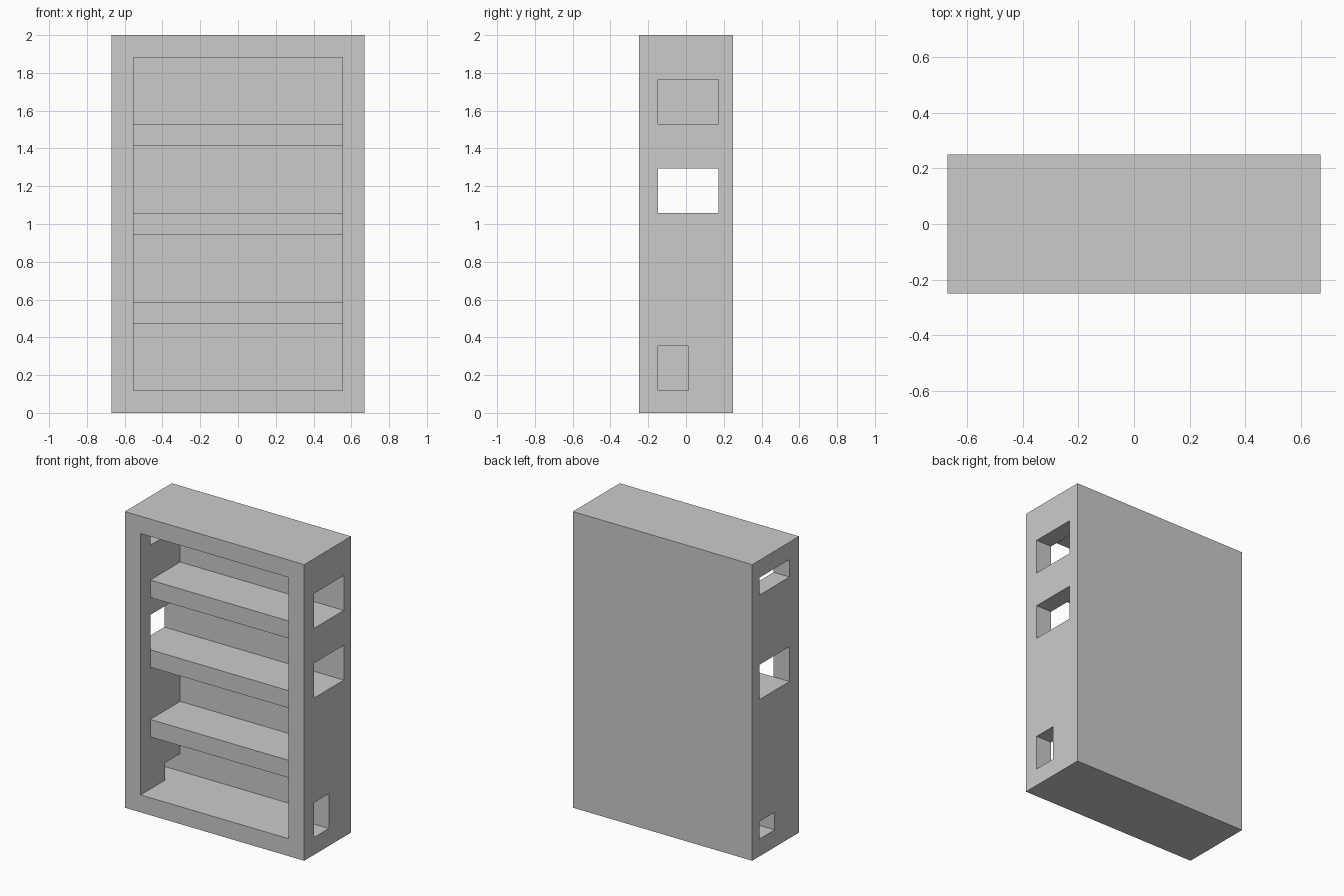
import bpy

if "Cube" in bpy.data.objects:
    bpy.data.objects.remove(bpy.data.objects["Cube"])

U = 2 / 17                        # board thickness; bays are three boards high
W, D = 0.67, 0.25                 # half width and half depth
IN = W - U                        # inner half width
SHELF_Y, MID_Y, BACK_Y = -0.147, 0.012, 0.172


def box(name, x0, x1, y0, y1, z0, z1):
    bpy.ops.mesh.primitive_cube_add(size=1)
    ob = bpy.context.object
    ob.name = name
    for v in ob.data.vertices:
        v.co = [lo if c < 0 else hi
                for c, (lo, hi) in zip(v.co, ((x0, x1), (y0, y1), (z0, z1)))]
    return ob


def cut_opening(panel, y0, y1, z0, z1):
    """Cut a rectangular opening sideways through a side panel."""
    xs = [v.co.x for v in panel.data.vertices]
    cutter = box("opening_cutter", min(xs) - 0.1, max(xs) + 0.1, y0, y1, z0, z1)
    cutter.hide_render = True
    mod = panel.modifiers.new("opening", 'BOOLEAN')
    mod.operation = 'DIFFERENCE'
    mod.solver = 'EXACT'
    mod.object = cutter
    bpy.context.view_layer.objects.active = panel
    bpy.ops.object.modifier_apply(modifier=mod.name)
    bpy.data.objects.remove(cutter)


# Side panels with their different openings (y range, z range)
right = box("right_side", IN, W, -D, D, 0, 2)
for opening in ((SHELF_Y, MID_Y, U, 3 * U),
                (SHELF_Y, BACK_Y, 9 * U, 11 * U),
                (SHELF_Y, BACK_Y, 13 * U, 15 * U)):
    cut_opening(right, *opening)

left = box("left_side", -W, -IN, -D, D, 0, 2)
for opening in ((MID_Y, BACK_Y, U, 2 * U),
                (SHELF_Y, BACK_Y, 9 * U, 11 * U),
                (SHELF_Y, BACK_Y, 15 * U, 16 * U)):
    cut_opening(left, *opening)

# Bottom, top and back boards
box("bottom_board", -IN, IN, -D, D, 0, U)
box("top_board", -IN, IN, -D, D, 2 - U, 2)
box("back_board", -IN, IN, BACK_Y, D, U, 2 - U)

# Three shelves set back from the front
for i in range(1, 4):
    box(f"shelf_{i}", -IN, IN, SHELF_Y, BACK_Y, 4 * i * U, (4 * i + 1) * U)
